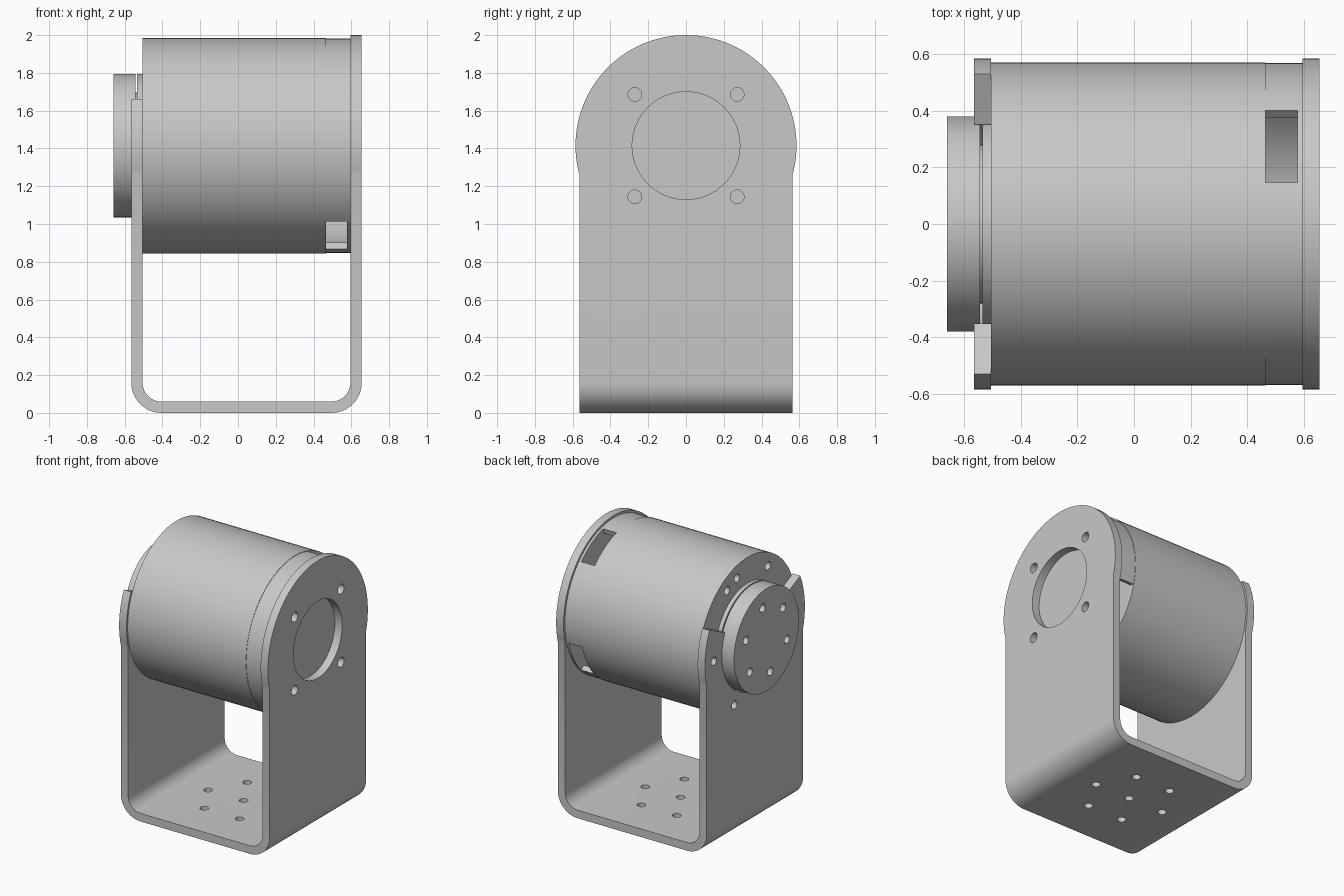
import bpy, bmesh
from math import cos, sin, radians, pi

default = bpy.data.objects.get("Cube")
if default:
    bpy.data.objects.remove(default, do_unlink=True)

AXIS_Z = 1.415      # height of the motor axis
STRIP = 0.06        # bracket sheet thickness
LEFT, RIGHT = -0.565, 0.655   # outer faces of the bracket arms
HALF_W, EAR_R = 0.565, 0.585

grey = bpy.data.materials.new("light_grey")
grey.use_nodes = True
grey.diffuse_color = (0.58, 0.58, 0.58, 1)
grey.node_tree.nodes["Principled BSDF"].inputs["Base Color"].default_value = (0.58, 0.58, 0.58, 1)


def arc(r, a0, a1, n, cx=0.0, cy=0.0):
    """Points on an arc, angles in degrees."""
    steps = [radians(a0 + (a1 - a0) * i / n) for i in range(n + 1)]
    return [(cx + r * cos(a), cy + r * sin(a)) for a in steps]


def circle(r, n=96, cx=0.0, cy=0.0):
    return arc(r, 0, 360, n, cx, cy)[:-1]


def prism(name, outline, axis, lo, hi):
    """Extrude a 2D outline along an axis; x outlines are (y, z from motor axis)."""
    place = {"x": lambda p, h: (h, p[0], AXIS_Z + p[1]),
             "y": lambda p, h: (p[0], h, p[1]),
             "z": lambda p, h: (p[0], p[1], h)}[axis]
    bm = bmesh.new()
    face = bm.faces.new([bm.verts.new(place(p, lo)) for p in outline])
    top = bmesh.ops.extrude_face_region(bm, geom=[face])["geom"]
    shift = [hi - lo if a == axis else 0 for a in "xyz"]
    bmesh.ops.translate(bm, vec=shift, verts=[v for v in top if isinstance(v, bmesh.types.BMVert)])
    bmesh.ops.recalc_face_normals(bm, faces=bm.faces)
    mesh = bpy.data.meshes.new(name)
    bm.to_mesh(mesh)
    bm.free()
    mesh.materials.append(grey)
    obj = bpy.data.objects.new(name, mesh)
    bpy.context.collection.objects.link(obj)
    return obj


def activate(obj):
    bpy.ops.object.select_all(action="DESELECT")
    obj.select_set(True)
    bpy.context.view_layer.objects.active = obj


def combine(obj, tool, operation="DIFFERENCE"):
    """Apply a boolean and discard the tool."""
    mod = obj.modifiers.new("shape", "BOOLEAN")
    mod.operation, mod.solver, mod.object = operation, "EXACT", tool
    activate(obj)
    bpy.ops.object.modifier_apply(modifier=mod.name)
    bpy.data.objects.remove(tool, do_unlink=True)


def drill(obj, axis, lo, hi, ring_r, angles, hole_r=0.03, cx=0.0):
    for a in angles:
        x, y = cx + ring_r * cos(radians(a)), ring_r * sin(radians(a))
        combine(obj, prism("drill", circle(hole_r, 24, x, y), axis, lo, hi))


def finish(obj):
    activate(obj)
    bpy.ops.object.shade_smooth_by_angle(angle=radians(30))


# U-shaped bracket: bent strip trimmed to the arm outline
R = 0.16
inner_r = R - STRIP
strip = ([(LEFT, 2.1)] + arc(R, 180, 270, 12, LEFT + R, R)
         + arc(R, 270, 360, 12, RIGHT - R, R) + [(RIGHT, 2.1), (RIGHT - STRIP, 2.1)]
         + arc(inner_r, 360, 270, 12, RIGHT - R, R)
         + arc(inner_r, 270, 180, 12, LEFT + R, R) + [(LEFT + STRIP, 2.1)])
bracket = prism("bracket", strip, "y", -0.7, 0.7)
shoulder = -(EAR_R ** 2 - HALF_W ** 2) ** 0.5
ear = arc(EAR_R, -15.03, 195.03, 72)
outline = [(-HALF_W, -2), (HALF_W, -2), (HALF_W, shoulder)] + ear[1:-1] + [(-HALF_W, shoulder)]
combine(bracket, prism("trim", outline, "x", -1, 1), "INTERSECT")

# Open cradle in the hub-side arm, with radial ends
cradle = arc(0.387, 155, 385, 72) + [(cos(radians(25)), sin(radians(25))), (0, 1.2),
                                     (-cos(radians(25)), sin(radians(25)))]
combine(bracket, prism("cradle", cradle, "x", -0.7, -0.4))

# Bracket holes: large window, four screws, cradle screws, base pattern
combine(bracket, prism("window", circle(0.285), "x", 0.5, 0.8))
drill(bracket, "x", 0.5, 0.8, 0.383, range(45, 360, 90), 0.036)
drill(bracket, "x", -0.7, -0.4, 0.48, (0, 180, 240, 300))
mid = (LEFT + RIGHT) / 2
drill(bracket, "z", -0.1, 0.1, 0.29, range(0, 360, 60), cx=mid)
drill(bracket, "z", -0.1, 0.1, 0, (0,), cx=mid)
finish(bracket)

# Motor body with blind screw holes in its front face
body = prism("motor_body", circle(0.571), "x", LEFT + STRIP, 0.465)
drill(body, "x", -0.6, -0.42, 0.48, (60, 75, 120))
finish(body)

# Hollow end cap with three side openings
cap = prism("motor_end_cap", circle(0.568), "x", 0.465, RIGHT - STRIP)
combine(cap, prism("cavity", circle(0.53), "x", 0.4, 0.577))
for centre in (60, 240, 330):
    slot = arc(0.45, centre - 15, centre + 15, 8) + arc(0.7, centre + 15, centre - 15, 8)
    combine(cap, prism("slot", slot, "x", 0.4, 0.577))
finish(cap)

# Output hub: boss, narrow neck and drilled flange
finish(prism("hub_boss", circle(0.38), "x", -0.535, -0.5))
finish(prism("hub_neck", circle(0.28), "x", -0.55, -0.53))
flange = prism("hub_flange", circle(0.38), "x", -0.66, -0.543)
drill(flange, "x", -0.7, -0.57, 0.255, range(20, 380, 60))
finish(flange)
